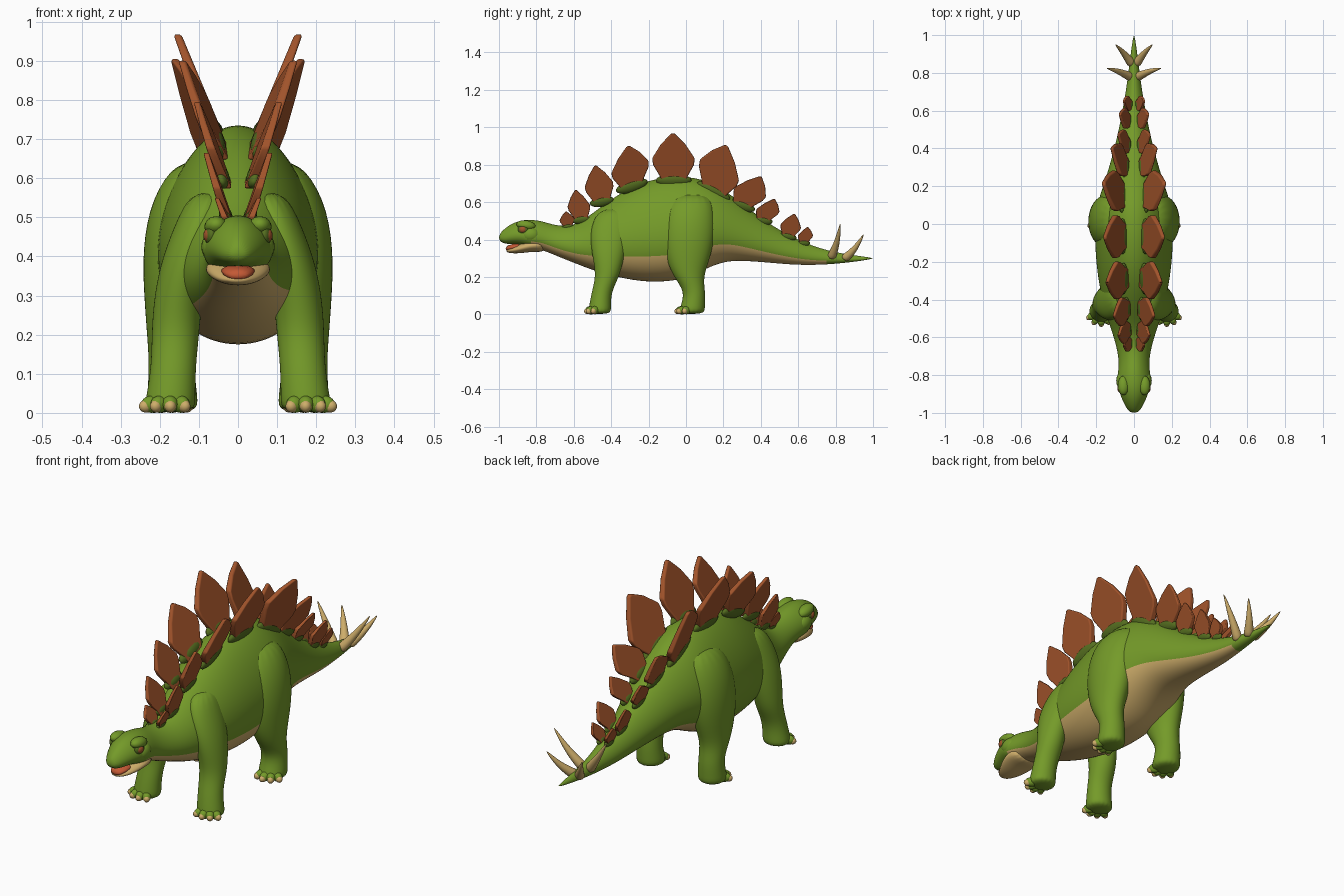
import bpy, bmesh
from math import sin, cos, pi, radians
from mathutils import Vector, Matrix

cube = bpy.data.objects.get("Cube")
if cube:
    bpy.data.objects.remove(cube, do_unlink=True)


def material(name, color):
    m = bpy.data.materials.new(name)
    m.use_nodes = True
    m.diffuse_color = (*color, 1)
    shader = m.node_tree.nodes["Principled BSDF"]
    shader.inputs["Base Color"].default_value = (*color, 1)
    shader.inputs["Roughness"].default_value = 0.8
    return m


GREEN = material("leaf green", (.175, .325, .022))
DARK = material("dark green", (.09, .155, .014))
TAN = material("belly tan", (.62, .42, .145))
RUST = material("plate rust", (.36, .088, .024))
RED = material("mouth red", (.55, .10, .035))


def finish(name, bm, mats, subdiv=0):
    bmesh.ops.recalc_face_normals(bm, faces=bm.faces)
    for f in bm.faces:
        f.smooth = True
    mesh = bpy.data.meshes.new(name)
    bm.to_mesh(mesh)
    bm.free()
    for m in mats:
        mesh.materials.append(m)
    obj = bpy.data.objects.new(name, mesh)
    bpy.context.collection.objects.link(obj)
    if subdiv:
        mod = obj.modifiers.new("smooth", "SUBSURF")
        mod.levels = mod.render_levels = subdiv
    return obj


def loft(name, rings, mats, seg=16, egg=0, rule=None, subdiv=1):
    """Skin rings given as (centre, side radius vector, up radius vector)."""
    bm = bmesh.new()
    loops = []
    for c, u, v in rings:
        loop = []
        for i in range(seg):
            a = 2 * pi * i / seg
            p = Vector(c) + Vector(u) * cos(a) * (1 - egg * sin(a)) + Vector(v) * sin(a)
            loop.append(bm.verts.new(p))
        loops.append(loop)
    for a, b in zip(loops, loops[1:]):
        for i in range(seg):
            j = (i + 1) % seg
            f = bm.faces.new((a[i], a[j], b[j], b[i]))
            if rule:
                f.material_index = rule(i / seg, f.calc_center_median())
    bm.faces.new(loops[0])
    bm.faces.new(loops[-1])
    return finish(name, bm, mats, subdiv)


def long_rings(rows):
    """Rows of y, top, bottom, half width."""
    return [((0, y, (t + b) / 2), (w, 0, 0), (0, 0, (t - b) / 2)) for y, t, b, w in rows]


def ball(name, loc, radii, mat, tilt=0, turn=0, lean=0):
    bm = bmesh.new()
    bmesh.ops.create_uvsphere(bm, u_segments=16, v_segments=10, radius=1)
    m = (Matrix.Translation(loc) @ Matrix.Rotation(turn, 4, "Z") @ Matrix.Rotation(tilt, 4, "X")
         @ Matrix.Rotation(lean, 4, "Y") @ Matrix.Diagonal((*radii, 1)))
    bmesh.ops.transform(bm, matrix=m, verts=bm.verts)
    return finish(name, bm, [mat])


# Head, torso and tail in one skin, with a tan underside
BODY = [
    (-1.0, .425, .395, .018), (-.975, .455, .377, .04), (-.93, .487, .375, .062),
    (-.88, .504, .37, .08), (-.83, .507, .35, .092), (-.77, .5, .345, .08),
    (-.7, .475, .315, .08), (-.6, .47, .275, .105), (-.5, .54, .235, .14),
    (-.4, .62, .205, .168), (-.25, .707, .172, .195), (-.1, .739, .17, .205),
    (.02, .739, .195, .205), (.12, .714, .25, .19), (.22, .657, .285, .155),
    (.32, .577, .285, .125), (.45, .48, .275, .09), (.6, .395, .262, .06),
    (.75, .34, .265, .035), (.9, .315, .28, .018), (1, .302, .297, .003)]


def belly_rule(turn, centre):
    return int(7 / 12 < turn < 11 / 12 and -.85 < centre.y < .8)


loft("body", long_rings(BODY), [GREEN, TAN], 24, .2, belly_rule, 2)

# Open mouth with a tongue that fills the lower jaw
loft("lower_jaw", long_rings([
    (-.962, .348, .332, .02), (-.93, .358, .325, .046), (-.88, .382, .326, .072),
    (-.82, .408, .335, .09), (-.75, .4, .33, .07)]), [TAN], subdiv=2)
loft("mouth_inside", long_rings([
    (-.965, .362, .338, .02), (-.94, .376, .34, .042), (-.86, .385, .35, .05)]), [RED])

# Back plates: base y, base z, tip offset y, tip offset z, width, slope
PLATES = [
    (-.632, .472, -.01, .078, .08, .12), (-.56, .51, -.03, .155, .12, .1),
    (-.45, .607, -.035, .188, .155, .2), (-.29, .69, -.02, .21, .21, .31),
    (-.065, .72, -.005, .248, .228, 0), (.147, .66, .07, .243, .238, -.5),
    (.3, .585, .1, .152, .172, -.33), (.412, .505, .06, .112, .122, -.15),
    (.545, .42, .035, .117, .11, -.2), (.63, .385, .02, .082, .08, 0)]
# Half outline of a plate: height fraction, half width fraction
LEAF = [(-.14, .24), (.08, .33), (.32, .48), (.46, .5), (.76, .29), (1, .035)]


def plate(name, side, y, z, dy, dz, w, slope):
    bm = bmesh.new()
    outline = LEAF + [(t, -s) for t, s in reversed(LEAF)]
    half = .006 + .055 * w
    rims = []
    for sign in (-1, 1):
        rims.append([bm.verts.new((side * w * (.26 + .42 * t) + sign * half * (1 - .45 * t),
                                   y + dy * t + w * s * cos(slope),
                                   z + dz * t + w * s * sin(slope))) for t, s in outline])
    a, b = rims
    bm.faces.new(a)
    bm.faces.new(b)
    for i in range(len(a)):
        j = (i + 1) % len(a)
        bm.faces.new((a[i], a[j], b[j], b[i]))
    obj = finish(name, bm, [RUST])
    mod = obj.modifiers.new("soft rim", "BEVEL")
    mod.width = half * .5
    mod.segments = 3
    mod.harden_normals = True


# Leg rows: z, x, y, x radius, y radius
HIND = [
    (0, .168, .03, .068, .072), (.04, .168, .035, .066, .067), (.12, .17, .05, .058, .055),
    (.2, .17, .012, .064, .08), (.3, .162, .01, .08, .122), (.42, .154, .015, .093, .144),
    (.55, .132, .02, .092, .138), (.65, .095, .03, .06, .1)]
FRONT = [
    (0, .175, -.462, .068, .063), (.04, .172, -.46, .064, .06), (.12, .165, -.452, .058, .053),
    (.2, .16, -.42, .062, .064), (.28, .155, -.415, .063, .08), (.38, .135, -.412, .066, .102),
    (.48, .1, -.4, .064, .11), (.57, .07, -.38, .05, .08)]


def leg(name, side, rows):
    rings = [((side * x, y, z), (rx, 0, 0), (0, ry, 0)) for z, x, y, rx, ry in rows]
    loft(name, rings, [GREEN], subdiv=2)
    _, x, y, rx, ry = rows[0]
    for k in range(4):
        a = radians(-90 + side * (14 + (k - 1.5) * 31))
        d = Vector((cos(a) * rx, sin(a) * ry, 0))
        foot = Vector((side * x, y, 0))
        ball(f"{name}_toe_{k}", foot + d * .78 + Vector((0, 0, .022)),
             (.028, .021, .022), GREEN, turn=a)
        ball(f"{name}_nail_{k}", foot + d * 1.03 + Vector((0, 0, .017)),
             (.018, .015, .016), TAN, turn=a)


def spike(name, base, tip):
    base, tip = Vector(base), Vector(tip)
    axis = (tip - base).normalized()
    u = axis.cross(Vector((0, 1, 0))).normalized()
    v = axis.cross(u)
    sag = Vector((0, .006, -.008))
    rings = []
    for i in range(7):
        t = i / 6
        r = .025 * (1 - t) ** .8 + .002
        rings.append((base.lerp(tip, t) + sag * sin(pi * t), u * r, v * r))
    loft(name, rings, [TAN], 10)


# Everything that comes in mirrored pairs
for side, tag in ((1, "left"), (-1, "right")):
    for n, row in enumerate(PLATES):
        plate(f"{tag}_plate_{n}", side, *row)
        y, z, w, slope = row[0], row[1], row[4], row[5]
        ball(f"{tag}_plate_root_{n}", (side * w * .265, y, z - .004),
             (.008 + w * .07, w * .42, .01 + w * .12), DARK, slope, lean=side * .35)
    leg(f"{tag}_hind_leg", side, HIND)
    leg(f"{tag}_front_leg", side, FRONT)
    spike(f"{tag}_tail_spike_front", (side * .012, .775, .3), (side * .145, .825, .485))
    spike(f"{tag}_tail_spike_back", (side * .01, .845, .295), (side * .098, .95, .428))
    # Eye sunk under a heavy brow
    ball(f"{tag}_brow", (side * .056, -.855, .476), (.03, .052, .026), GREEN, -.15)
    ball(f"{tag}_eye_socket", (side * .071, -.872, .454), (.014, .028, .025), DARK, turn=-side * .2)
    ball(f"{tag}_eye", (side * .075, -.873, .454), (.0135, .02, .018), RUST, turn=-side * .2)
    ball(f"{tag}_cheek", (side * .06, -.83, .425), (.034, .05, .04), GREEN)
